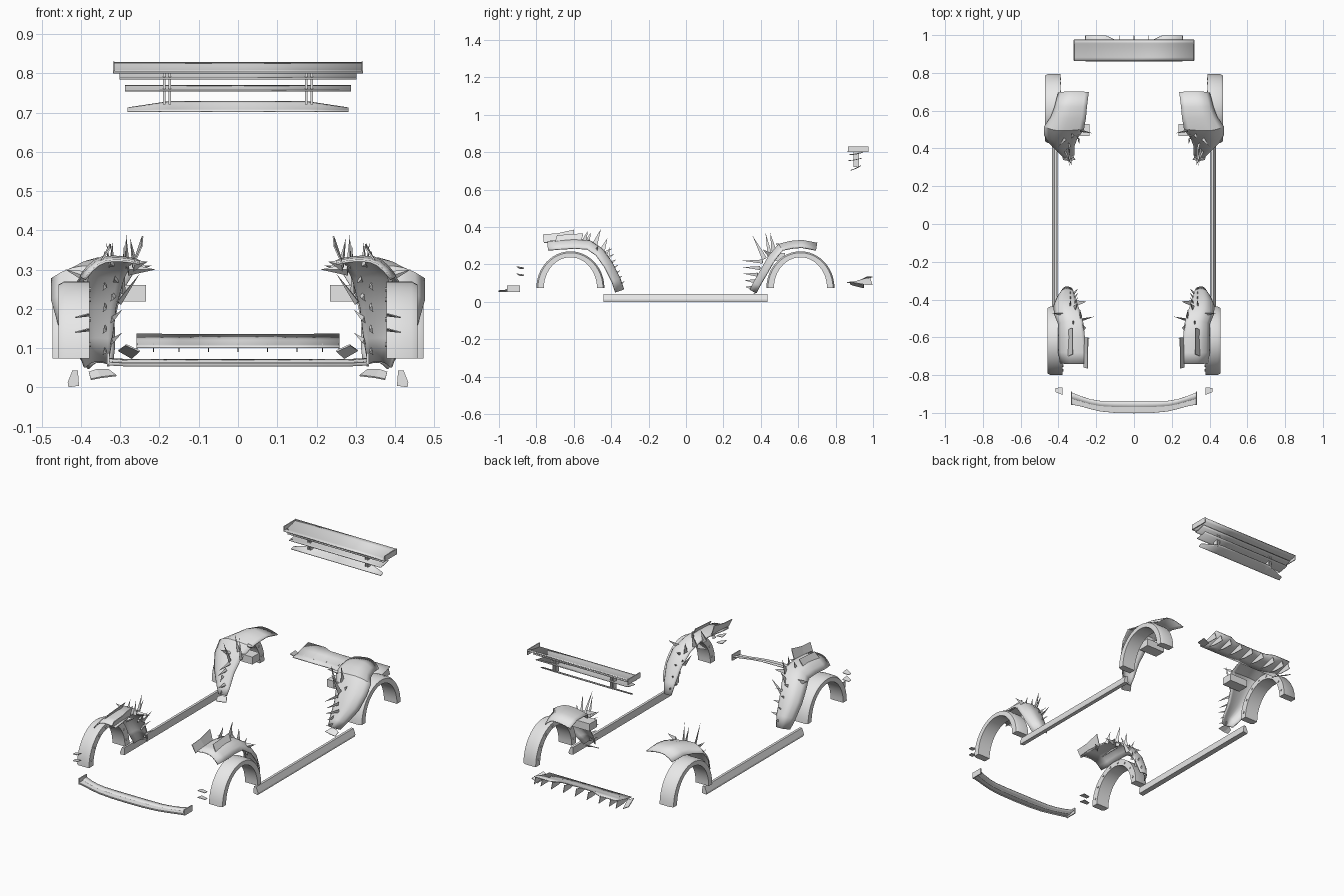
import bpy, bmesh, math
from mathutils import Vector

if "Cube" in bpy.data.objects:
    bpy.data.objects.remove(bpy.data.objects["Cube"])

grey = bpy.data.materials.new("light grey")
grey.diffuse_color = (0.8, 0.8, 0.8, 1)
grey.use_nodes = True
grey.node_tree.nodes["Principled BSDF"].inputs["Base Color"].default_value = grey.diffuse_color


def make(name, bm, mirror=True, thick=0, smooth=True):
    """Turn a bmesh into an object, optionally thickened and mirrored over x."""
    bmesh.ops.recalc_face_normals(bm, faces=bm.faces)
    me = bpy.data.meshes.new(name)
    bm.to_mesh(me)
    bm.free()
    me.materials.append(grey)
    ob = bpy.data.objects.new(name, me)
    bpy.context.collection.objects.link(ob)
    if smooth:
        bpy.ops.object.select_all(action='DESELECT')
        ob.select_set(True)
        bpy.context.view_layer.objects.active = ob
        bpy.ops.object.shade_smooth_by_angle(angle=math.radians(35))
    if thick:
        s = ob.modifiers.new("thickness", 'SOLIDIFY')
        s.thickness, s.offset = thick, 0
    if mirror:
        ob.modifiers.new("mirror", 'MIRROR')
    return ob


def loft(bm, rows, closed=False):
    """Skin between rows of points; closed rows give a capped solid."""
    vs = [[bm.verts.new(p) for p in r] for r in rows]
    n = len(rows[0])
    for a, b in zip(vs, vs[1:]):
        for i in range(n if closed else n - 1):
            j = (i + 1) % n
            bm.faces.new((a[i], a[j], b[j], b[i]))
    if closed:
        bm.faces.new(vs[0])
        bm.faces.new(vs[-1])


def box(bm, x0, x1, y0, y1, z0, z1):
    loft(bm, [[(x, y0, z0), (x, y1, z0), (x, y1, z1), (x, y0, z1)] for x in (x0, x1)], True)


def spike(bm, base, tip, w=0.022):
    """Thin three-sided thorn."""
    b, t = Vector(base), Vector(tip)
    d = (t - b).normalized()
    u = d.cross(Vector((1, 0, 0)) if abs(d.x) < 0.8 else Vector((0, 1, 0))).normalized()
    v = d.cross(u)
    ring = [bm.verts.new(b + u * w * 0.6), bm.verts.new(b - u * w * 0.6 + v * w * 0.2),
            bm.verts.new(b + v * w * 0.6)]
    top = bm.verts.new(t)
    bm.faces.new(ring)
    for i in range(3):
        bm.faces.new((ring[i], ring[(i + 1) % 3], top))


# Wheel arches with a chamfered outer edge and rivets on the inner face
def arch(name, cy, x0, x1):
    bm = bmesh.new()
    rows = []
    for i in range(25):
        a = math.pi * i / 24
        c, s = math.cos(a), math.sin(a)
        prof = [(x0, 0.142, 0.165), (x0, 0.182, 0.197), (x1 - 0.015, 0.182, 0.197),
                (x1, 0.174, 0.189), (x1, 0.142, 0.165)]
        rows.append([(x, cy + ry * c, 0.073 + rz * s) for x, ry, rz in prof])
    loft(bm, rows, True)
    make(name, bm)
    bm = bmesh.new()
    for i in range(8):
        a = math.pi * (i + 0.5) / 8
        y, z = cy + 0.16 * math.cos(a), 0.073 + 0.18 * math.sin(a)
        rows = [[(x, y + 0.006 * math.cos(k * math.pi / 4), z + 0.006 * math.sin(k * math.pi / 4))
                 for k in range(8)] for x in (x0 - 0.004, x0 + 0.002)]
        loft(bm, rows, True)
    make(name + "_rivets", bm)


arch("front_arch", -0.618, 0.378, 0.457)
arch("rear_arch", 0.612, 0.39, 0.472)


# Curved fender bands: stations are (y, z, inner x, outer x)
def fender(name, stations, lean):
    bm = bmesh.new()
    rows = []
    for k, (y, z, xi, xo) in enumerate(stations):
        p, q = stations[max(k - 1, 0)], stations[min(k + 1, len(stations) - 1)]
        t = Vector((0, q[0] - p[0], q[1] - p[1])).normalized()
        n = Vector((0, -t.z, t.y)) * (1 if t.y > 0 else -1)
        row = []
        for i in range(9):
            u = i / 8
            drop = -0.03 * max(0, (u - 0.6) / 0.4) ** 2 + 0.012 * math.sin(math.pi * u)
            o = n * (drop + lean * (1 - u))
            row.append((xi + (xo - xi) * u, y + o.y, z + o.z))
        rows.append(row)
    loft(bm, rows)
    ob = make(name, bm, thick=0.006)
    return ob


fender("rear_fender", [(.35, .06, .32, .38), (.37, .10, .315, .41), (.41, .17, .315, .455),
                       (.45, .24, .30, .475), (.50, .30, .265, .475), (.56, .315, .255, .44),
                       (.62, .32, .25, .42), (.70, .305, .24, .40)], -0.008)
fender("front_fender", [(-.35, .06, .33, .39), (-.37, .12, .32, .41), (-.41, .20, .31, .425),
                        (-.46, .27, .29, .42), (-.52, .31, .27, .40), (-.60, .315, .26, .40),
                        (-.68, .31, .25, .40), (-.74, .305, .25, .39)], 0.01)

# Inner blocks behind the rear fenders
bm = bmesh.new()
box(bm, 0.235, 0.35, 0.465, 0.53, 0.218, 0.26)
make("inner_block", bm, smooth=False)

# Upright torn plates over the front fenders
bm = bmesh.new()
loft(bm, [[(.265, -.76, .315), (.245, -.765, .36)], [(.265, -.68, .32), (.245, -.69, .365)],
          [(.262, -.60, .32), (.243, -.60, .385)]])
loft(bm, [[(.35, -.70, .32), (.325, -.69, .355)], [(.35, -.56, .32), (.325, -.55, .365)]])
make("torn_plates", bm, thick=0.004, smooth=False)

# Thorns over the fenders
bm = bmesh.new()
for base, tip in [((.29, -.49, .30), (.285, -.455, .39)), ((.27, -.55, .31), (.275, -.525, .38)),
                  ((.33, -.53, .31), (.32, -.51, .37)), ((.28, -.50, .30), (.21, -.49, .30)),
                  ((.27, -.62, .31), (.23, -.60, .32)), ((.32, -.45, .27), (.30, -.42, .34)),
                  ((.38, -.47, .28), (.44, -.47, .30)), ((.31, -.42, .22), (.25, -.41, .29))]:
    spike(bm, base, tip, 0.026)
for i in range(7):
    f = i / 6
    y, z = -.445 + .09 * f, .255 - .165 * f
    spike(bm, (.345 - .02 * (i % 2), y, z), (.335 - .04 * (i % 2), y + .05 - .025 * f, z + .03 - .01 * f), 0.018)
make("front_thorns", bm, smooth=False)

bm = bmesh.new()
for base, tip in [((.33, .47, .27), (.335, .45, .37)), ((.30, .45, .24), (.29, .425, .37)),
                  ((.35, .42, .23), (.34, .355, .355)), ((.37, .45, .25), (.40, .41, .28)),
                  ((.28, .50, .30), (.22, .48, .31))]:
    spike(bm, base, tip, 0.022)
for i in range(5):
    z = .215 - .035 * i
    spike(bm, (.345 + .012 * (i % 3), .41 - .014 * i, z), (.33 + .012 * (i % 2), .30 + .004 * i, z + .005), 0.018)
make("rear_thorns", bm, smooth=False)

# Loose flaps under the rear fenders
bm = bmesh.new()
loft(bm, [[(.31, .34, .03), (.33, .37, .045)], [(.35, .335, .025), (.36, .37, .045)],
          [(.375, .34, .02), (.38, .36, .038)]])
make("lower_flap", bm, thick=0.004, smooth=False)

# Small canards ahead of the front arches
bm = bmesh.new()
for z in (.14, .178):
    loft(bm, [[(.378, -.905, z + .01), (.378, -.865, z + .004)],
              [(.415, -.89, z), (.415, -.868, z)]])
make("canards", bm, thick=0.003, smooth=False)

# Side skirts
bm = bmesh.new()
sec = [(.405, .004), (.432, 0), (.434, .012), (.422, .043), (.408, .043)]
loft(bm, [[(x, y, z) for x, z in sec] for y in (-.44, .435)], True)
make("side_skirt", bm, smooth=False)

# Front lip with upturned ends: stations are (x, front y, back y, lift)
bm = bmesh.new()
rows = []
for x, yf, yb, l in [(0, -1, -.938, 0), (.1, -.998, -.938, 0), (.18, -.99, -.936, 0), (.23, -.978, -.928, 0),
                     (.28, -.964, -.912, 0), (.32, -.956, -.896, .002), (.332, -.955, -.89, .003)]:
    ym = (yf + yb) / 2
    rows.append([(x, yf, .053 + l), (x, yf, .06 + l), (x, ym, .062 + l),
                 (x, ym + .006, .067 + l), (x, yb, .07 + l)])
loft(bm, rows)
make("front_lip", bm, thick=0.004)
bm = bmesh.new()
box(bm, .328, .334, -.957, -.888, .053, .087)
make("lip_end_plate", bm, smooth=False)


# Rear wing: each blade is a cambered strip rising backwards
def blade(name, xs, y0, y1, z0, z1, camber, thick):
    bm = bmesh.new()
    rows = []
    for x, trim in xs:
        rows.append([(x, y0 + (y1 - y0) * t, z0 + (z1 - z0) * t - camber * math.sin(math.pi * t))
                     for t in [i * (1 - trim) / 6 for i in range(7)]])
    loft(bm, rows)
    make(name, bm, thick=thick)


blade("wing_main_blade", [(0, 0), (.317, 0)], .863, .975, .803, .826, .004, .006)
blade("wing_second_blade", [(0, 0), (.302, 0)], .875, .945, .787, .80, .003, .005)
blade("wing_middle_blade", [(0, 0), (.288, 0)], .87, .94, .755, .768, .002, .004)
blade("wing_lower_blade", [(0, 0), (.17, 0), (.282, .6)], .88, .935, .703, .728, .002, .004)
bm = bmesh.new()
box(bm, .314, .319, .865, .975, .80, .83)
make("wing_end_plate", bm, smooth=False)
bm = bmesh.new()
for x in (.174, .188):
    box(bm, x - .003, x + .003, .895, .925, .72, .805)
make("wing_strut", bm, smooth=False)

# Rear diffuser with hanging fins and twisted corner plates
bm = bmesh.new()
loft(bm, [[(x, .86, .102), (x, .90, .106), (x, .94, .118), (x, yb, .134)]
          for x, yb in [(0, .972), (.10, .975), (.15, .998), (.258, .998)]])
make("diffuser", bm, thick=0.005)
bm = bmesh.new()
for x in (0, .075, .15, .215, .257):
    sec = [(.875, .104), (.985, .128), (.998, .09), (.93, .092)]
    loft(bm, [[(x + d, y, z) for y, z in sec] for d in (-.0015, .0015)], True)
make("diffuser_fins", bm, smooth=False)
bm = bmesh.new()
loft(bm, [[(.25, .88, .092), (.27, .95, .074)], [(.285, .875, .108), (.305, .95, .094)]])
make("diffuser_corner", bm, thick=0.004, smooth=False)
